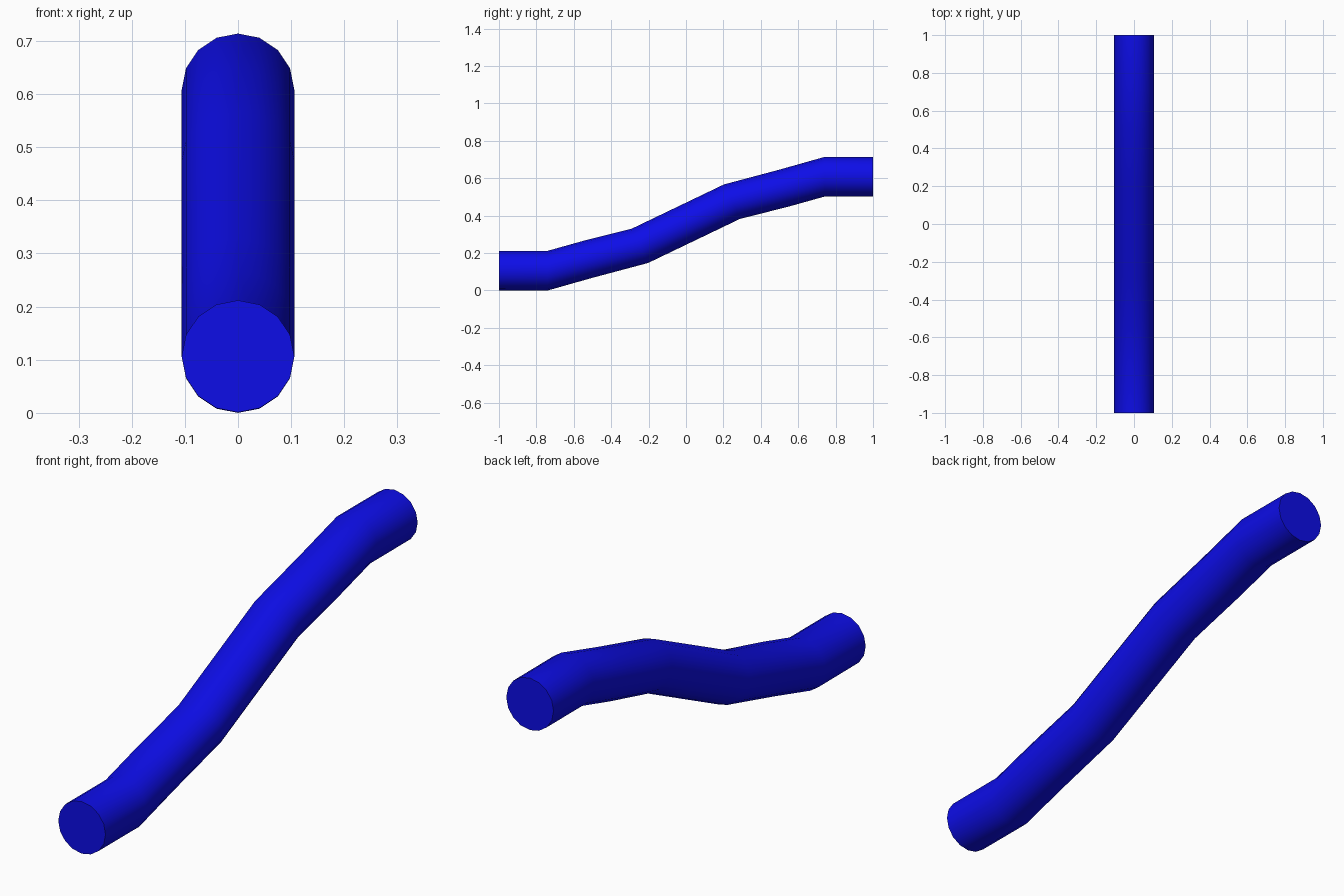
import bpy, bmesh, math

if "Cube" in bpy.data.objects:
    bpy.data.objects.remove(bpy.data.objects["Cube"])

SIDES = 16
RADIUS = 0.106
MID_Z = 0.357

# Lower half of the side profile: (top y, top z, bottom y, bottom z) per ring
lower = [
    (-1.0, 0.212, -1.0, 0.001),
    (-0.74, 0.212, -0.74, 0.0),
    (-0.547, 0.266, -0.503, 0.067),
    (-0.289, 0.331, -0.203, 0.147),
]
# Upper half is the lower half turned 180 degrees about the middle
upper = [(-by, 2 * MID_Z - bz, -ty, 2 * MID_Z - tz) for ty, tz, by, bz in reversed(lower)]

bm = bmesh.new()
rings = []
for ty, tz, by, bz in lower + upper:
    ring = []
    for i in range(SIDES):
        a = 2 * math.pi * i / SIDES
        c = math.cos(a)
        ring.append(bm.verts.new((RADIUS * math.sin(a),
                                  (ty + by) / 2 + c * (ty - by) / 2,
                                  (tz + bz) / 2 + c * (tz - bz) / 2)))
    rings.append(ring)

# Tube walls and end caps
for r0, r1 in zip(rings, rings[1:]):
    for i in range(SIDES):
        j = (i + 1) % SIDES
        bm.faces.new((r0[i], r0[j], r1[j], r1[i]))
bm.faces.new(rings[0])
bm.faces.new(rings[-1])
bmesh.ops.recalc_face_normals(bm, faces=bm.faces)

mesh = bpy.data.meshes.new("bent_pipe")
bm.to_mesh(mesh)
bm.free()
pipe = bpy.data.objects.new("bent_pipe", mesh)
bpy.context.collection.objects.link(pipe)

# Blue finish
blue = bpy.data.materials.new("blue")
blue.diffuse_color = (0.004, 0.004, 0.8, 1)
blue.use_nodes = True
blue.node_tree.nodes["Principled BSDF"].inputs["Base Color"].default_value = blue.diffuse_color
mesh.materials.append(blue)

# Smooth walls, sharp cap edges
bpy.context.view_layer.objects.active = pipe
pipe.select_set(True)
bpy.ops.object.shade_smooth_by_angle(angle=math.radians(40))
